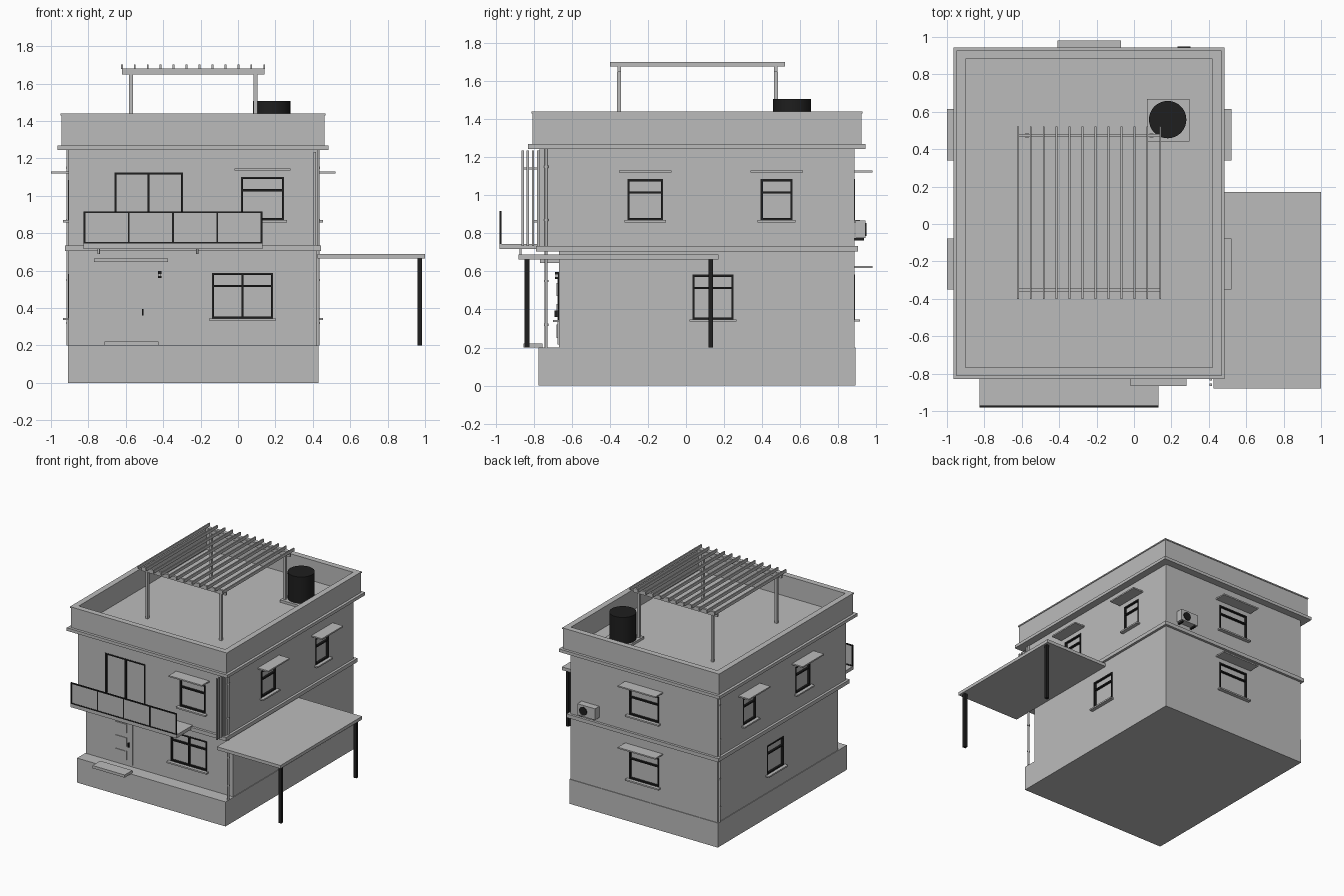
import bpy
import bmesh
from math import radians
from mathutils import Matrix, Vector

old = bpy.data.objects.get("Cube")
if old:
    bpy.data.objects.remove(old, do_unlink=True)


def material(name, value):
    m = bpy.data.materials.new(name)
    m.use_nodes = True
    colour = (value, value, value, 1)
    m.diffuse_color = colour
    m.node_tree.nodes["Principled BSDF"].inputs["Base Color"].default_value = colour
    return m


GREY = material("plaster grey", 0.5)
BLACK = material("matte black", 0.013)


def finish(name, bm, mat):
    mesh = bpy.data.meshes.new(name)
    bm.to_mesh(mesh)
    bm.free()
    mesh.materials.append(mat)
    ob = bpy.data.objects.new(name, mesh)
    bpy.context.collection.objects.link(ob)
    return ob


def boxes(name, spans, mat=GREY):
    """One object from boxes given as (x0, x1, y0, y1, z0, z1)."""
    bm = bmesh.new()
    for x0, x1, y0, y1, z0, z1 in spans:
        size = Vector((abs(x1 - x0), abs(y1 - y0), abs(z1 - z0)))
        mid = Vector((x0 + x1, y0 + y1, z0 + z1)) / 2
        bmesh.ops.create_cube(bm, size=1, matrix=Matrix.Translation(mid) @ Matrix.Diagonal(size.to_4d()))
    return finish(name, bm, mat)


def box(name, *span, mat=GREY):
    return boxes(name, [span], mat)


def rod(name, loc, r, h, mat=GREY, sides=16, axis="Z"):
    """Smooth cylinder centred on loc."""
    bm = bmesh.new()
    turn = Matrix.Rotation(radians(90), 4, "X") if axis == "Y" else Matrix()
    bmesh.ops.create_cone(bm, cap_ends=True, segments=sides, radius1=r, radius2=r, depth=h,
                          matrix=Matrix.Translation(loc) @ turn)
    ob = finish(name, bm, mat)
    bpy.ops.object.select_all(action="DESELECT")
    bpy.context.view_layer.objects.active = ob
    ob.select_set(True)
    bpy.ops.object.shade_smooth_by_angle(angle=radians(40))
    return ob


# Main footprint
L, R, F, B = -0.905, 0.425, -0.77, 0.885
PORCH = -0.669


def grown(d, z0, z1):
    return (L - d, R + d, F - d, B + d, z0, z1)


def ring(d_out, d_in, z0, z1):
    """Four wall boxes around the footprint."""
    x0, x1, y0, y1 = L - d_out, R + d_out, F - d_out, B + d_out
    a, b, c, d = L - d_in, R + d_in, F - d_in, B + d_in
    return [(x0, a, y0, y1, z0, z1), (b, x1, y0, y1, z0, z1),
            (a, b, y0, c, z0, z1), (a, b, d, y1, z0, z1)]


# Building mass
box("plinth", *grown(0.005, 0, 0.2))
lower = box("lower_walls", L, R, PORCH, B, 0.2, 0.71)
upper = box("upper_walls", *grown(0, 0.705, 1.25))
box("floor_band", *grown(0.02, 0.705, 0.735))
box("roof_cornice", *grown(0.06, 1.245, 1.27))
boxes("parapet", ring(0.038, 0, 1.27, 1.43))
boxes("parapet_cap", ring(0.043, -0.004, 1.43, 1.44))

# Faces: across axis, outward sign, wall plane
FRONT, PORCH_FRONT, BACK = ("x", -1, F), ("x", -1, PORCH), ("x", 1, B)
RIGHT_SIDE, LEFT_SIDE = ("y", -1, L), ("y", 1, R)
cuts = {"lower": [], "upper": []}


def on(face, u0, u1, d0, d1, z0, z1):
    """Box span from across, outward and height ranges on a wall face."""
    axis, sign, plane = face
    out = sorted((plane + sign * d0, plane + sign * d1))
    return (u0, u1, *out, z0, z1) if axis == "x" else (*out, u0, u1, z0, z1)


def window(name, face, u0, u1, z0, z1, floor, mullion=False, transom=True, sill=True, awning=0):
    cuts[floor].append(on(face, u0, u1, -0.03, 0.05, z0, z1))
    t, d0, d1 = 0.011, -0.02, 0.003
    bars = [(u0, u0 + t, z0, z1), (u1 - t, u1, z0, z1),
            (u0, u1, z0, z0 + t), (u0, u1, z1 - t, z1)]
    mid, cross = (u0 + u1) / 2, z1 - 0.07
    if mullion:
        bars.append((mid - t / 2, mid + t / 2, z0, z1))
    if transom:
        bars.append((u0, u1, cross - t / 2, cross + t / 2))
    boxes(name + "_frame", [on(face, a, b, d0, d1, c, d) for a, b, c, d in bars], BLACK)
    box(name + "_glass", *on(face, u0, u1, -0.03, -0.014, z0, z1))
    if sill:
        box(name + "_sill", *on(face, u0 - 0.016, u1 + 0.016, -0.02, 0.03, z0 - 0.012, z0))
    if awning:
        box(name + "_awning", *on(face, mid - awning / 2, mid + awning / 2, 0, 0.095, z1 + 0.035, z1 + 0.046))


# Windows
UP, LOW = (0.87, 1.085), (0.348, 0.583)
for side, face in (("left", LEFT_SIDE), ("right", RIGHT_SIDE)):
    window(side + "_upper_front_window", face, -0.308, -0.12, *UP, "upper", awning=0.275)
    window(side + "_upper_back_window", face, 0.393, 0.56, *UP, "upper", awning=0.275)
    window(side + "_lower_window", face, 0.034, 0.25, *LOW, "lower")
window("back_upper_window", BACK, -0.375, -0.105, *UP, "upper", awning=0.34)
window("back_lower_window", BACK, -0.375, -0.105, *LOW, "lower", awning=0.34)
window("front_upper_window", FRONT, 0.015, 0.245, 0.87, 1.1, "upper", awning=0.3)
window("porch_window", PORCH_FRONT, -0.14, 0.187, 0.345, 0.588, "lower", mullion=True)
window("balcony_door", FRONT, -0.66, -0.295, 0.74, 1.125, "upper", mullion=True,
       transom=False, sill=False)

# Cut the openings
for wall, key in ((lower, "lower"), (upper, "upper")):
    cutter = boxes(key + "_cutter", cuts[key])
    cutter.hide_render = True
    mod = wall.modifiers.new("openings", "BOOLEAN")
    mod.operation, mod.solver, mod.object = "DIFFERENCE", "EXACT", cutter
    bpy.context.view_layer.objects.active = wall
    bpy.ops.object.modifier_apply(modifier=mod.name)
    bpy.data.objects.remove(cutter, do_unlink=True)

# Entry door, canopy, step and lamp
box("entry_door", *on(PORCH_FRONT, -0.665, -0.48, 0, 0.008, 0.215, 0.585))
boxes("door_panels", [on(PORCH_FRONT, -0.635, -0.53, 0.008, 0.013, z, z + 0.07)
                      for z in (0.25, 0.36, 0.47)])
box("door_handle", *on(PORCH_FRONT, -0.513, -0.505, 0.008, 0.022, 0.36, 0.395), mat=BLACK)
box("door_step", -0.715, -0.425, -0.855, -0.755, 0.2, 0.222)
box("entry_canopy", *on(PORCH_FRONT, -0.77, -0.375, 0, 0.1, 0.645, 0.665))
boxes("wall_lamp", [on(PORCH_FRONT, -0.427, -0.408, 0, 0.02, 0.583, 0.597),
                    on(PORCH_FRONT, -0.427, -0.408, 0, 0.02, 0.56, 0.572)], BLACK)
box("wall_lamp_glass", *on(PORCH_FRONT, -0.424, -0.411, 0, 0.017, 0.572, 0.583))
for i, x in enumerate((-0.745, -0.218)):
    rod(f"downlight_{i}", (x, -0.87, 0.705), 0.006, 0.03)

# Balcony
BX0, BX1, BY = -0.825, 0.13, -0.98
box("balcony_slab", BX0, BX1, BY, F, 0.717, 0.744)
step = (BX1 - BX0 - 0.009) / 4
rails = [(BX0 + i * step, BX0 + i * step + 0.009, BY, BY + 0.01, 0.744, 0.917) for i in range(5)]
rails += [(BX0, BX1, BY, BY + 0.01, z, z + 0.009) for z in (0.744, 0.908)]
boxes("balcony_rail", rails, BLACK)
box("balcony_panels", BX0, BX1, BY + 0.003, BY + 0.007, 0.745, 0.91)

# Corner screen slats
boxes("screen_slats", [(0.405, 0.417, y, y + 0.012, 0.735, 1.235)
                       for y in (-0.865, -0.838, -0.81, -0.783)])

# Drain pipes with collars
for name, x, y in (("front_drain_pipe", 0.427, -0.735), ("back_drain_pipe", -0.909, 0.865)):
    rod(name, (x, y, 0.722), 0.008, 1.045)
    for i, z in enumerate((0.32, 0.55, 0.87, 1.15)):
        rod(f"{name}_collar_{i}", (x, y, z), 0.011, 0.012)

# Carport
box("carport_roof", R, 1.0, -0.88, 0.172, 0.664, 0.69)
for name, y in (("front", -0.849), ("back", 0.118)):
    box(f"carport_{name}_column", 0.96, 0.985, y, y + 0.025, 0.2, 0.664, mat=BLACK)

# Roof pergola
boxes("pergola_posts", [(x, x + 0.021, y, y + 0.021, 1.27, 1.65)
                        for x in (-0.583, 0.083) for y in (-0.362, 0.462)])
boxes("pergola_beams", [(-0.62, 0.143, y, y + 0.017, 1.648, 1.68) for y in (-0.36, 0.464)])
boxes("pergola_rafters", [(-0.626 + i * 0.0692, -0.616 + i * 0.0692, -0.4, 0.52, 1.678, 1.702)
                          for i in range(12)])

# Water tank
box("tank_base", 0.07, 0.298, 0.44, 0.667, 1.27, 1.29)
rod("water_tank", (0.18, 0.558, 1.398), 0.1, 0.216, BLACK, 32)

# Air conditioner on the back wall
box("ac_unit", *on(BACK, 0.16, 0.32, 0.005, 0.06, 0.775, 0.867))
rod("ac_fan", (0.267, B + 0.061, 0.82), 0.034, 0.008, BLACK, 24, "Y")
boxes("ac_brackets", [on(BACK, x, x + 0.012, 0, 0.05, 0.763, 0.775) for x in (0.175, 0.293)], BLACK)
